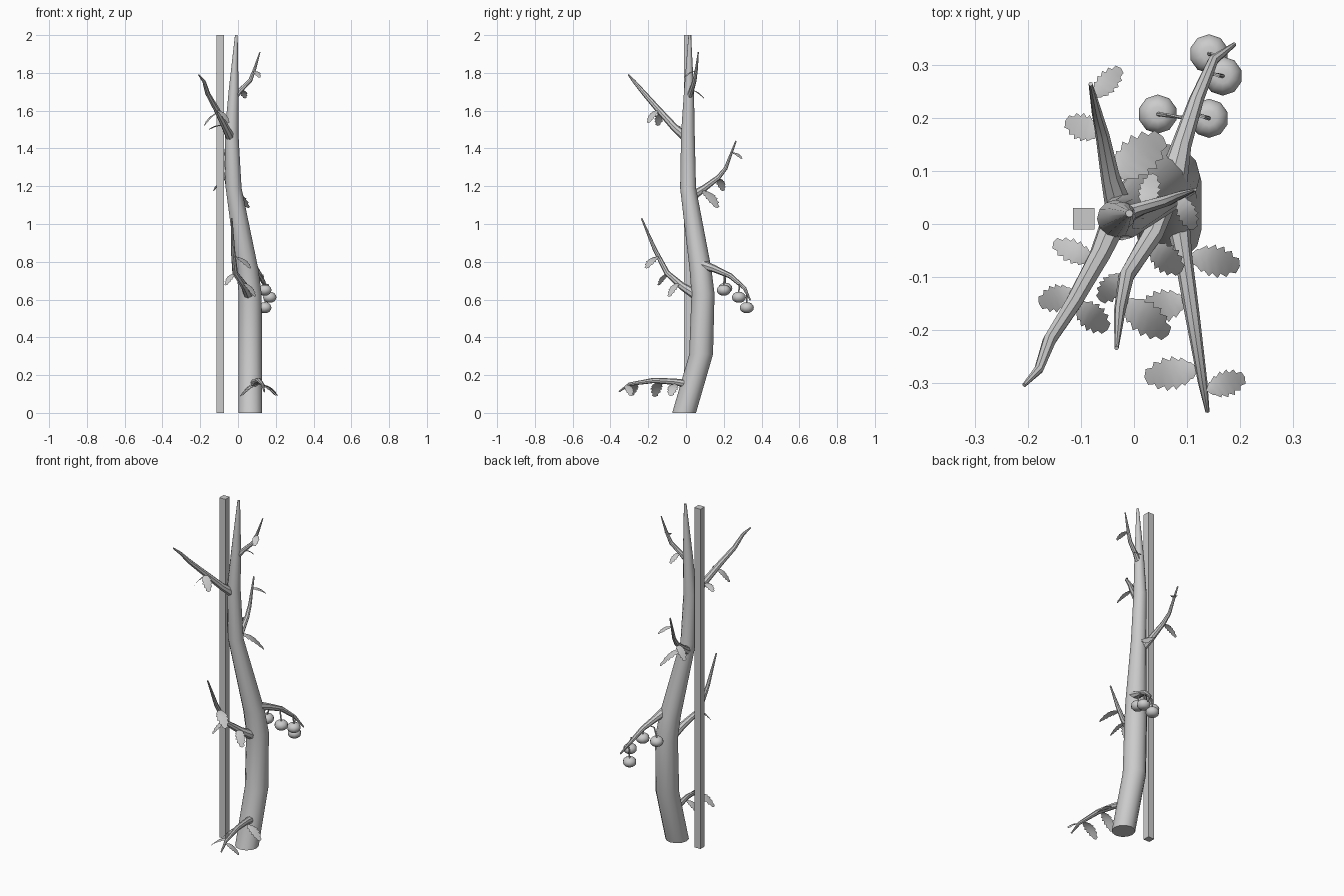
import bpy, bmesh, math
from mathutils import Vector

UP = Vector((0, 0, 1))


def finish(name, bm, angle=40):
    bmesh.ops.recalc_face_normals(bm, faces=bm.faces)
    me = bpy.data.meshes.new(name)
    bm.to_mesh(me)
    bm.free()
    ob = bpy.data.objects.new(name, me)
    bpy.context.collection.objects.link(ob)
    bpy.ops.object.select_all(action='DESELECT')
    ob.select_set(True)
    bpy.context.view_layer.objects.active = ob
    bpy.ops.object.shade_smooth_by_angle(angle=math.radians(angle))
    return ob


def tube(name, path, sides=8, level=False):
    """Tapered tube through (x, y, z, radius) points, level = horizontal rings."""
    bm = bmesh.new()
    pts = [Vector(p[:3]) for p in path]
    rings = []
    for i, p in enumerate(pts):
        d = UP if level else (pts[min(i + 1, len(pts) - 1)] - pts[max(i - 1, 0)]).normalized()
        u = d.cross(Vector((1, 0, 0))).normalized()
        v = d.cross(u)
        rings.append([bm.verts.new(p + path[i][3] * (u * math.cos(a) + v * math.sin(a)))
                      for a in (2 * math.pi * k / sides for k in range(sides))])
    for a, b in zip(rings, rings[1:]):
        for k in range(sides):
            n = (k + 1) % sides
            bm.faces.new((a[k], a[n], b[n], b[k]))
    bm.faces.new(rings[0])
    bm.faces.new(rings[-1])
    return finish(name, bm)


def leaf(name, base, tip, teeth=6):
    """Arched leaf with a serrated edge, drooping from base to tip."""
    bm = bmesh.new()
    base, tip = Vector(base), Vector(tip)
    d = tip - base
    size = d.length
    side = d.cross(UP).normalized()
    n = teeth * 2
    rows = []
    for i in range(n + 1):
        t = i / n
        c = base + d * t + UP * size * 0.13 * math.sin(math.pi * t)
        w = size * 0.24 * math.sin(math.pi * min(1, t * 0.93 + 0.04)) ** 0.7
        w *= 1.12 if i % 2 else 0.82
        if i in (0, n):
            w = size * 0.01
        sweep = d * (0.04 if i % 2 else 0)
        drop = UP * w * 0.15
        rows.append([bm.verts.new(q) for q in
                     (c - side * w + sweep - drop, c, c + side * w + sweep - drop)])
    for a, b in zip(rows, rows[1:]):
        for k in (0, 1):
            bm.faces.new((a[k], a[k + 1], b[k + 1], b[k]))
    return finish(name, bm, 60)


def fruit(name, centre, stem_top):
    """Flattened round fruit with a dimple, hung on a short stem."""
    bm = bmesh.new()
    bmesh.ops.create_uvsphere(bm, u_segments=10, v_segments=8, radius=0.037)
    for v in bm.verts:
        r = math.hypot(v.co.x, v.co.y)
        v.co.z *= 0.8
        if r < 0.005:
            v.co.z *= 0.8
        v.co += Vector(centre)
    finish(name, bm, 60)
    c, s = Vector(centre), Vector(stem_top)
    a = c + UP * 0.022
    m = Vector((c.x, c.y, s.z)).lerp(s, 0.3)
    tube(name + "_stem", [(*a, 0.004), (*m, 0.004), (*s, 0.004)], 6)


# Support stake
bm = bmesh.new()
bmesh.ops.create_cube(bm, size=1)
for v in bm.verts:
    v.co = Vector((v.co.x * 0.04 - 0.095, v.co.y * 0.04 + 0.01, v.co.z * 2 + 1))
finish("stake", bm, 30)

# Trunk
tube("trunk", [(0.065, -0.01, 0, 0.063), (0.065, 0.08, 0.31, 0.063),
               (0.064, 0.09, 0.63, 0.061), (0.05, 0.077, 0.76, 0.058),
               (-0.023, 0.011, 1.19, 0.042), (-0.034, 0.01, 1.48, 0.036),
               (-0.023, 0.016, 1.71, 0.026), (-0.009, 0.02, 2.0, 0.007)], 12, True)

# Branches
branches = {
    "low_branch": [(0.08, 0.02, 0.15, 0.024), (0.093, -0.06, 0.165, 0.017),
                   (0.11, -0.17, 0.172, 0.014), (0.13, -0.3, 0.152, 0.009), (0.139, -0.355, 0.112, 0.004)],
    "front_branch": [(0.06, 0.06, 0.62, 0.028), (0.035, -0.02, 0.67, 0.02),
                     (-0.015, -0.1, 0.74, 0.015), (-0.027, -0.165, 0.865, 0.011), (-0.033, -0.235, 1.03, 0.004)],
    "fruit_branch": [(0.07, 0.07, 0.79, 0.03), (0.09, 0.15, 0.763, 0.019),
                     (0.118, 0.235, 0.725, 0.014), (0.15, 0.31, 0.66, 0.01), (0.19, 0.34, 0.597, 0.004)],
    "back_branch": [(-0.025, 0.02, 1.14, 0.028), (-0.045, 0.09, 1.185, 0.018),
                    (-0.06, 0.17, 1.245, 0.013), (-0.07, 0.21, 1.295, 0.01), (-0.082, 0.265, 1.44, 0.004)],
    "left_branch": [(-0.035, 0.01, 1.45, 0.026), (-0.065, -0.06, 1.51, 0.02),
                    (-0.115, -0.15, 1.61, 0.016), (-0.16, -0.22, 1.69, 0.013),
                    (-0.18, -0.275, 1.755, 0.009), (-0.208, -0.305, 1.79, 0.004)],
    "top_branch": [(-0.02, 0.016, 1.67, 0.018), (0.015, 0.03, 1.71, 0.013),
                   (0.065, 0.045, 1.76, 0.011), (0.088, 0.055, 1.82, 0.008), (0.116, 0.065, 1.91, 0.003)],
}
for name, path in branches.items():
    tube(name, path)

# Leaves, as base and tip points
leaves = [
    ((0.105, -0.06, 0.155), (0.20, -0.08, 0.09)), ((0.137, -0.315, 0.15), (0.21, -0.29, 0.09)),
    ((0.122, -0.275, 0.155), (0.02, -0.29, 0.09)), ((0.10, -0.145, 0.165), (0.01, -0.165, 0.085)),
    ((-0.022, -0.145, 0.83), (0.065, -0.21, 0.765)), ((-0.02, -0.095, 0.74), (-0.065, -0.145, 0.675)),
    ((0.03, -0.04, 0.69), (0.09, -0.09, 0.615)), ((-0.062, 0.17, 1.245), (-0.13, 0.195, 1.175)),
    ((-0.077, 0.24, 1.38), (-0.025, 0.295, 1.345)), ((-0.04, 0.09, 1.18), (0.055, 0.165, 1.085)),
    ((-0.075, -0.07, 1.52), (-0.153, -0.035, 1.50)), ((-0.11, -0.13, 1.59), (-0.18, -0.15, 1.52)),
    ((-0.11, -0.15, 1.605), (-0.05, -0.2, 1.535)), ((0.087, 0.053, 1.81), (0.113, -0.01, 1.775)),
    ((0.02, 0.03, 1.71), (0.037, 0.095, 1.665)),
]
for i, (base, tip) in enumerate(leaves):
    leaf(f"leaf_{i + 1}", base, tip)

# Hanging fruit
fruits = [((0.045, 0.208, 0.66), (0.105, 0.2, 0.735)), ((0.142, 0.2, 0.65), (0.108, 0.21, 0.73)),
          ((0.168, 0.28, 0.612), (0.14, 0.285, 0.68)), ((0.142, 0.322, 0.557), (0.16, 0.318, 0.64))]
for i, (c, s) in enumerate(fruits):
    fruit(f"fruit_{i + 1}", c, s)
